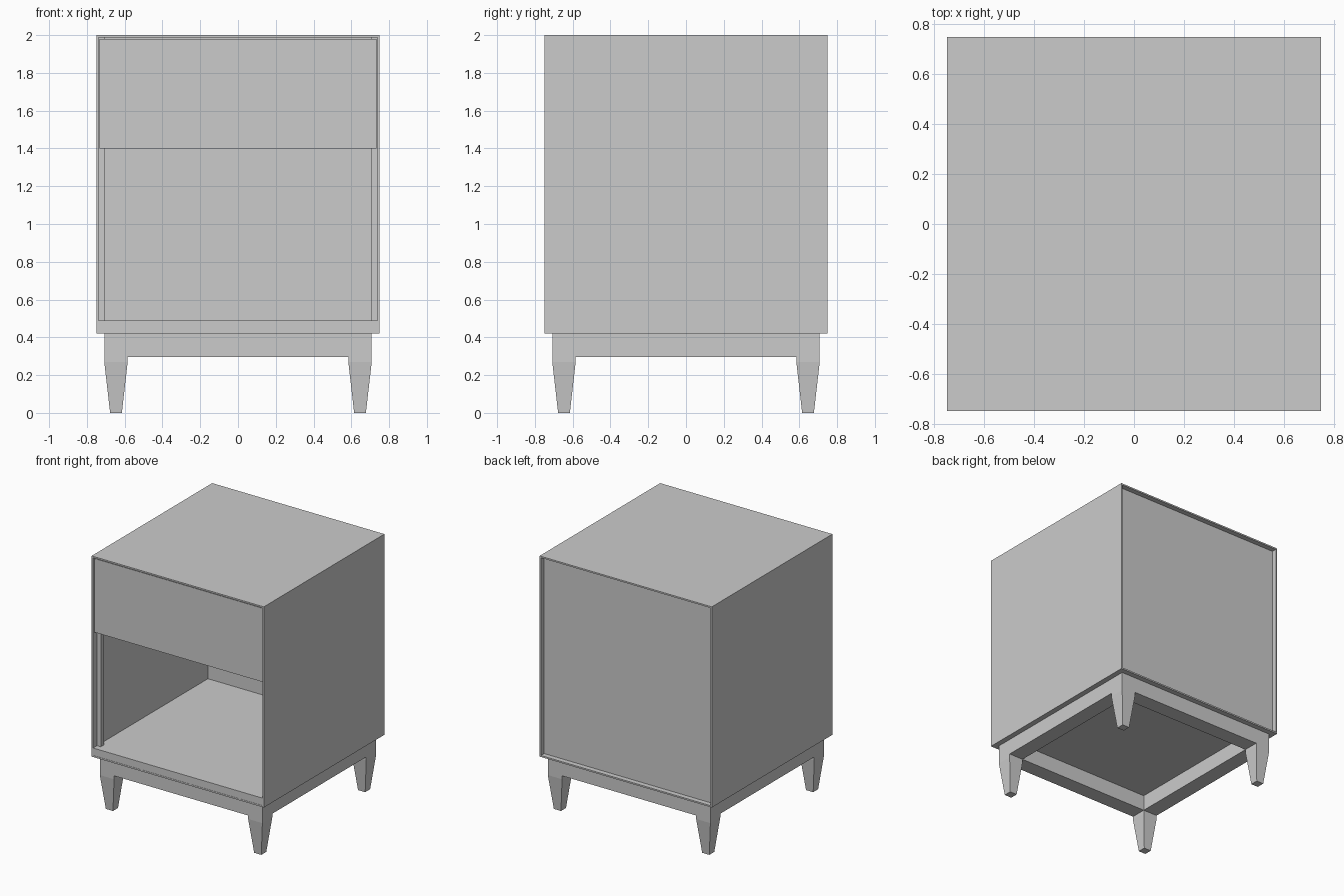
import bpy, bmesh

if "Cube" in bpy.data.objects:
    bpy.data.objects.remove(bpy.data.objects["Cube"])

H = 0.75          # half width of the case
T = 0.012         # case skin thickness
Z0, Z1 = 0.42, 2.0


def mesh_object(name, bm):
    bmesh.ops.recalc_face_normals(bm, faces=bm.faces)
    mesh = bpy.data.meshes.new(name)
    bm.to_mesh(mesh)
    bm.free()
    ob = bpy.data.objects.new(name, mesh)
    bpy.context.collection.objects.link(ob)
    return ob


def box(name, x0, x1, y0, y1, z0, z1):
    bm = bmesh.new()
    bmesh.ops.create_cube(bm, size=1)
    for v in bm.verts:
        v.co = ((x0 + x1) / 2 + v.co.x * (x1 - x0),
                (y0 + y1) / 2 + v.co.y * (y1 - y0),
                (z0 + z1) / 2 + v.co.z * (z1 - z0))
    return mesh_object(name, bm)


def ring(name, outer, inner, ends):
    """Rectangular tube: matching outer and inner loops at both ends."""
    bm = bmesh.new()
    loops = [[bm.verts.new(ends(p, e)) for p in loop]
             for loop, e in ((outer, 0), (outer, 1), (inner, 1), (inner, 0))]
    for a, b in zip(loops, loops[1:] + loops[:1]):
        for i in range(4):
            j = (i + 1) % 4
            bm.faces.new((a[i], a[j], b[j], b[i]))
    return mesh_object(name, bm)


def rect(x0, x1, y0, y1):
    return [(x0, y0), (x1, y0), (x1, y1), (x0, y1)]


# Case: thin skin open at front and back
ring("case_shell", rect(-H, H, Z0, Z1), rect(-H + T, H - T, Z0 + T, Z1 - T),
     lambda p, e: (p[0], (-H, H)[e], p[1]))

# Panels inside the case
W = H - T
box("back_panel", -W, W, 0.68, 0.71, Z0 + T, Z1 - T)
box("shelf_floor", -W, W, -0.748, 0.68, Z0 + T, 0.49)

# Front posts beside the opening
for side, name in ((-1, "left_post"), (1, "right_post")):
    a, b = sorted((side * W, side * 0.705))
    box(name, a, b, -0.70, -0.66, 0.49, Z1 - T)

# Drawer: front board and tray behind it
box("drawer_front", -0.732, 0.732, -0.74, -0.705, 1.40, 1.98)
D, B = 0.70, 0.66
box("drawer_bottom", -D, D, -0.705, B, 1.40, 1.425)
box("drawer_back", -D, D, B - 0.025, B, 1.425, 1.90)
for side, name in ((-1, "drawer_left_side"), (1, "drawer_right_side")):
    a, b = sorted((side * D, side * (D - 0.025)))
    box(name, a, b, -0.705, B - 0.025, 1.425, 1.90)

# Base frame
R, RI = 0.708, 0.584
ring("base_frame", rect(-R, R, -R, R), rect(-RI, RI, -RI, RI),
     lambda p, e: (p[0], p[1], (0.297, Z0)[e]))


# Tapered square legs
def leg(name, cx, cy):
    bm = bmesh.new()
    rows = []
    for z, h in ((0, 0.031), (0.27, 0.062), (0.297, 0.062)):
        rows.append([bm.verts.new((cx + x, cy + y, z))
                     for x, y in rect(-h, h, -h, h)])
    for a, b in zip(rows, rows[1:]):
        for i in range(4):
            j = (i + 1) % 4
            bm.faces.new((a[i], a[j], b[j], b[i]))
    bm.faces.new(rows[0])
    bm.faces.new(rows[-1])
    return mesh_object(name, bm)


C = (R + RI) / 2
for sy, fb in ((-1, "front"), (1, "back")):
    for sx, lr in ((-1, "left"), (1, "right")):
        leg(f"{fb}_{lr}_leg", sx * C, sy * C)
